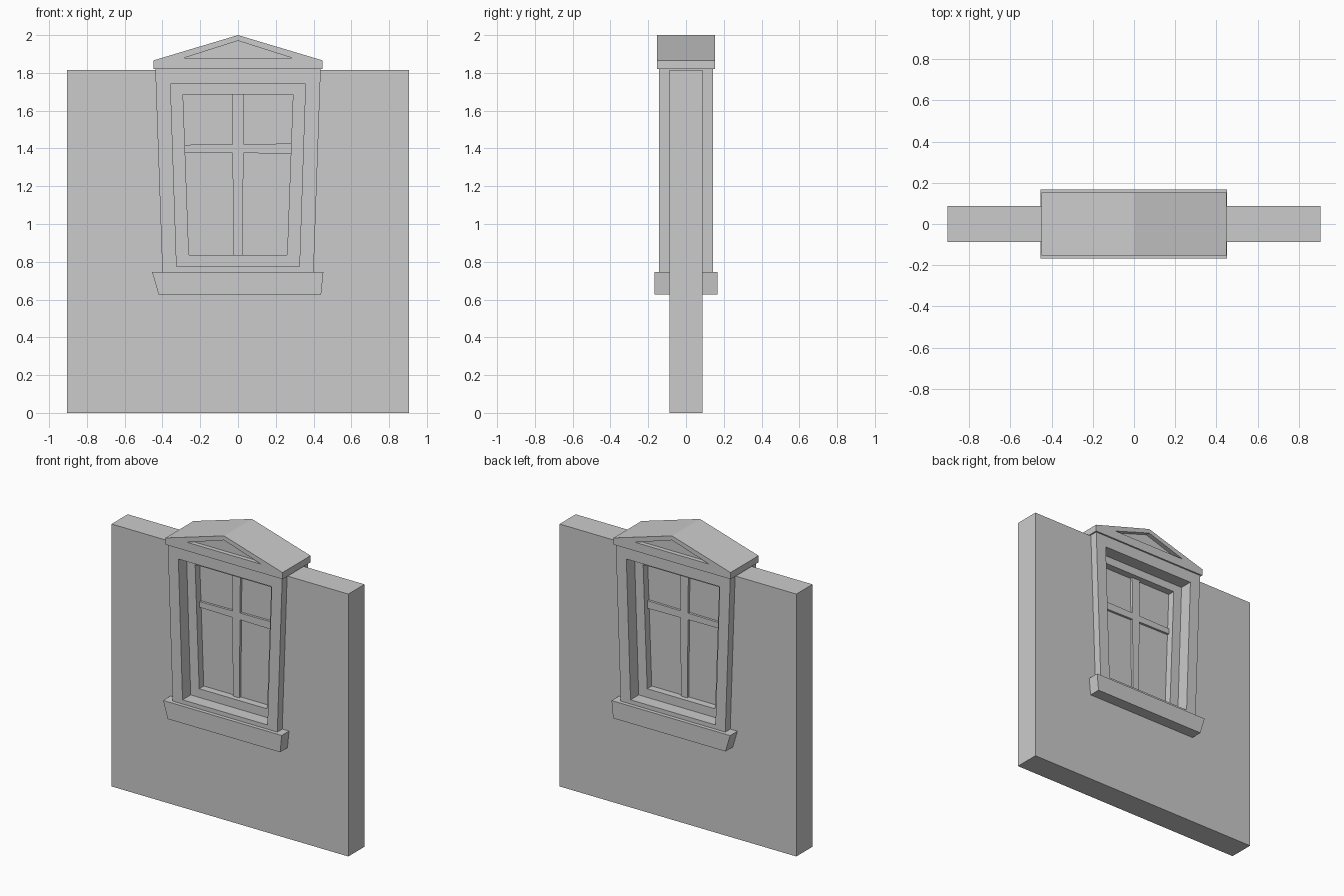
import bpy
import bmesh

cube = bpy.data.objects.get("Cube")
if cube:
    bpy.data.objects.remove(cube, do_unlink=True)

stone = bpy.data.materials.new("stone grey")
stone.use_nodes = True
GREY = (0.6, 0.6, 0.6, 1)
stone.diffuse_color = GREY
stone.node_tree.nodes["Principled BSDF"].inputs["Base Color"].default_value = GREY


def finish(name, bm):
    bmesh.ops.remove_doubles(bm, verts=bm.verts, dist=1e-5)
    bmesh.ops.recalc_face_normals(bm, faces=bm.faces)
    mesh = bpy.data.meshes.new(name)
    bm.to_mesh(mesh)
    bm.free()
    mesh.materials.append(stone)
    obj = bpy.data.objects.new(name, mesh)
    bpy.context.collection.objects.link(obj)
    return obj


def loops(bm, outline, depth):
    """Front and back copies of an outline in the XZ plane."""
    return [[bm.verts.new((x, y, z)) for x, z in outline] for y in (-depth, depth)]


def bridge(bm, a, b):
    n = len(a)
    for i in range(n):
        j = (i + 1) % n
        bm.faces.new((a[i], a[j], b[j], b[i]))


def slab(name, outline, depth):
    bm = bmesh.new()
    front, back = loops(bm, outline, depth)
    bm.faces.new(front)
    bm.faces.new(back)
    bridge(bm, front, back)
    return finish(name, bm)


def frame(name, outer, inner, depth):
    """Slab with a matching opening straight through it."""
    bm = bmesh.new()
    of, ob = loops(bm, outer, depth)
    nf, nb = loops(bm, inner, depth)
    for a, b in ((of, nf), (nf, nb), (nb, ob), (ob, of)):
        bridge(bm, a, b)
    return finish(name, bm)


def taper(low, high, z0, z1):
    return [(-low, z0), (low, z0), (high, z1), (-high, z1)]


# Wall with an opening hidden inside the surround
frame("wall", taper(0.906, 0.906, 0, 1.815),
      taper(0.36, 0.395, 0.76, 1.78), 0.088)

# Tapered window surround, recessed sash, panes
opening = taper(0.325, 0.357, 0.775, 1.74)
frame("window_surround", taper(0.40, 0.438, 0.74, 1.825), opening, 0.142)
frame("sash", taper(0.335, 0.367, 0.765, 1.75),
      taper(0.26, 0.291, 0.835, 1.685), 0.053)
slab("panes", taper(0.29, 0.32, 0.80, 1.72), 0.003)

# Glazing bars
slab("upright_bar", taper(0.024, 0.032, 0.82, 1.70), 0.02)
slab("cross_bar", [(-0.30, 1.38), (0.30, 1.372), (0.30, 1.426), (-0.30, 1.419)], 0.019)

# Sill with uneven slanted ends
slab("sill", [(-0.42, 0.627), (0.44, 0.627), (0.452, 0.746), (-0.455, 0.746)], 0.168)

# Gabled pediment with a sunken triangle on each side
roof = [(-0.448, 1.82), (0, 1.82), (0.448, 1.82), (0.448, 1.866), (0, 2.0), (-0.448, 1.866)]
panel = [(-0.283, 1.88), (0, 1.88), (0.283, 1.88), (0.283, 1.88), (0, 1.97), (-0.283, 1.88)]
bm = bmesh.new()
outer = loops(bm, roof, 0.153)
rim = loops(bm, panel, 0.153)
floor = loops(bm, panel, 0.123)
bridge(bm, *outer)
for o, r, f in zip(outer, rim, floor):
    bridge(bm, o, r)
    bridge(bm, r, f)
    bm.faces.new(f)
bmesh.ops.dissolve_degenerate(bm, dist=1e-5, edges=bm.edges)
finish("pediment", bm)
